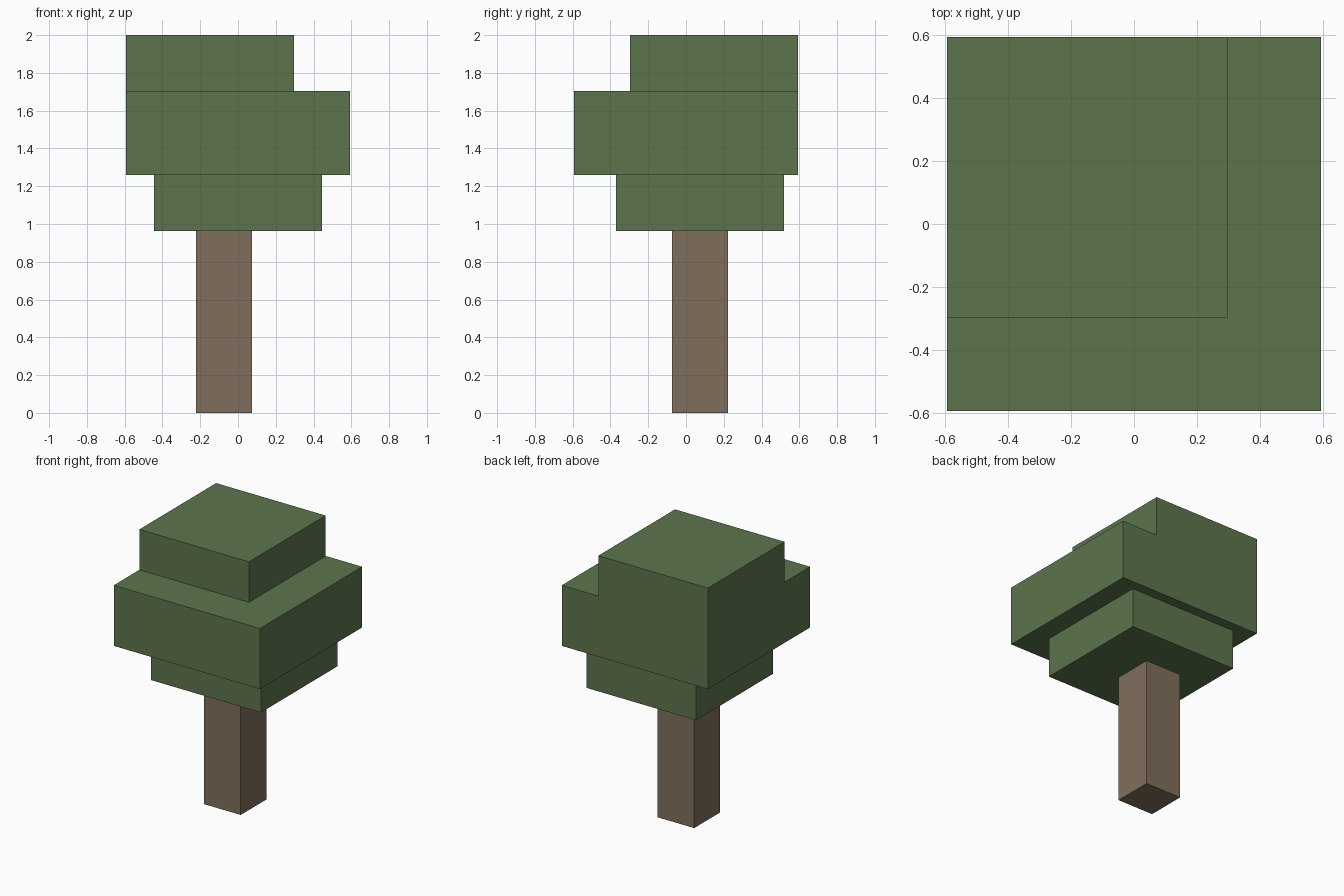
import bpy
import bmesh
from mathutils import Vector

cube = bpy.data.objects.get("Cube")
if cube:
    bpy.data.objects.remove(cube, do_unlink=True)

UNIT = 2 / 27  # the tree is laid out on a block grid, 27 blocks tall


def make_material(name, color):
    mat = bpy.data.materials.new(name)
    mat.use_nodes = True
    mat.diffuse_color = color
    bsdf = next(n for n in mat.node_tree.nodes if n.type == 'BSDF_PRINCIPLED')
    bsdf.inputs["Base Color"].default_value = color
    return mat


def make_block(name, low, high, mat):
    """Flat-faced box between two corners given in grid blocks."""
    low, high = Vector(low) * UNIT, Vector(high) * UNIT
    size = high - low
    bm = bmesh.new()
    bmesh.ops.create_cube(bm, size=1)
    bmesh.ops.scale(bm, vec=size, verts=bm.verts)
    mesh = bpy.data.meshes.new(name)
    bm.to_mesh(mesh)
    bm.free()
    mesh.materials.append(mat)
    obj = bpy.data.objects.new(name, mesh)
    obj.location = (low + high) / 2
    bpy.context.collection.objects.link(obj)
    return obj


bark = make_material("bark brown", (0.216, 0.159, 0.105, 1))
leaf = make_material("leaf green", (0.107, 0.178, 0.075, 1))

# Trunk
make_block("trunk", (-3, -1, 0), (1, 3, 13), bark)

# Foliage tiers, from the bottom up
make_block("lower_foliage", (-6, -5, 13), (6, 7, 17), leaf)
make_block("middle_foliage", (-8, -8, 17), (8, 8, 23), leaf)
make_block("top_foliage", (-8, -4, 23), (4, 8, 27), leaf)
